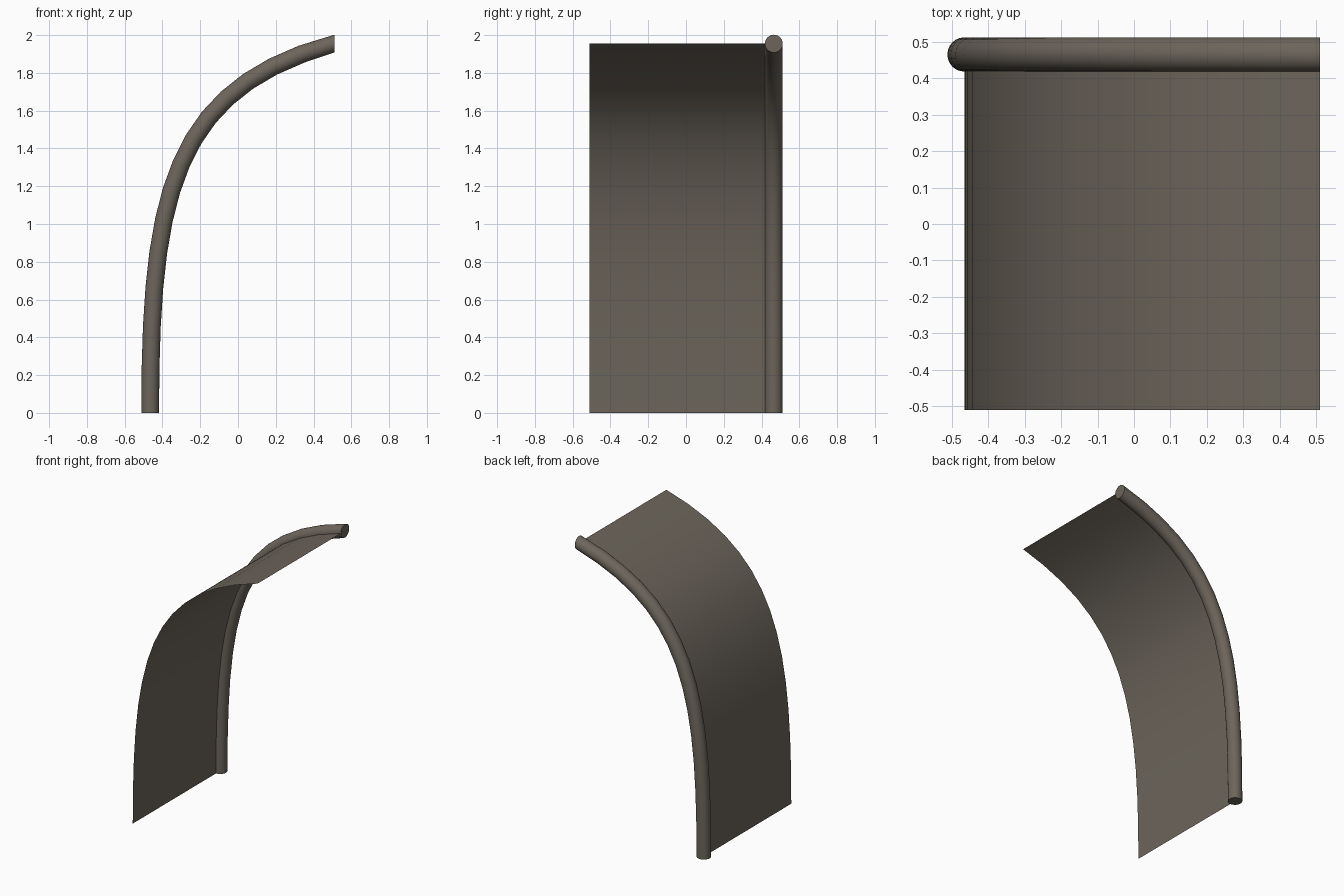
import bpy, bmesh, math
from mathutils import Vector

if "Cube" in bpy.data.objects:
    bpy.data.objects.remove(bpy.data.objects["Cube"])

mat = bpy.data.materials.new("warm grey brown")
mat.diffuse_color = (0.15, 0.13, 0.105, 1)
mat.use_nodes = True
mat.node_tree.nodes["Principled BSDF"].inputs["Base Color"].default_value = mat.diffuse_color

# Shared bent path in the XZ plane
P = [Vector(p) for p in ((-0.465, 0, 0), (-0.465, 0, 1.15), (-0.35, 0, 1.72), (0.51, 0, 1.955))]
N = 14
TUBE_Y, RADIUS, SIDES = 0.465, 0.047, 24


def point(t):
    u = 1 - t
    return P[0]*u**3 + P[1]*3*u*u*t + P[2]*3*u*t*t + P[3]*t**3


def tangent(t):
    if t == 1:
        return Vector((1, 0, 0))  # end is trimmed vertically
    u = 1 - t
    return ((P[1]-P[0])*u*u + (P[2]-P[1])*2*u*t + (P[3]-P[2])*t*t).normalized()


def finish(name, bm):
    bmesh.ops.recalc_face_normals(bm, faces=bm.faces[:])
    me = bpy.data.meshes.new(name)
    bm.to_mesh(me)
    bm.free()
    me.materials.append(mat)
    ob = bpy.data.objects.new(name, me)
    bpy.context.collection.objects.link(ob)
    bpy.ops.object.select_all(action='DESELECT')
    ob.select_set(True)
    bpy.context.view_layer.objects.active = ob
    bpy.ops.object.shade_smooth_by_angle(angle=math.radians(40))


# Curved sheet, a single thin surface
bm = bmesh.new()
rows = []
for i in range(N + 1):
    p = point(i / N)
    rows.append([bm.verts.new((p.x, y, p.z)) for y in (-0.51, TUBE_Y)])
for a, b in zip(rows, rows[1:]):
    bm.faces.new((a[0], a[1], b[1], b[0]))
finish("curved_sheet", bm)

# Round rail along the back edge, with closed ends
bm = bmesh.new()
rings = []
for i in range(N + 1):
    t = i / N
    c = point(t) + Vector((0, TUBE_Y, 0))
    d = tangent(t)
    side, out = Vector((0, 1, 0)), Vector((-d.z, 0, d.x))
    rings.append([bm.verts.new(c + RADIUS * (side * math.cos(a) + out * math.sin(a)))
                  for a in (2 * math.pi * k / SIDES for k in range(SIDES))])
for a, b in zip(rings, rings[1:]):
    for k in range(SIDES):
        m = (k + 1) % SIDES
        bm.faces.new((a[k], a[m], b[m], b[k]))
bm.faces.new(rings[0])
bm.faces.new(rings[-1])
finish("edge_rail", bm)
